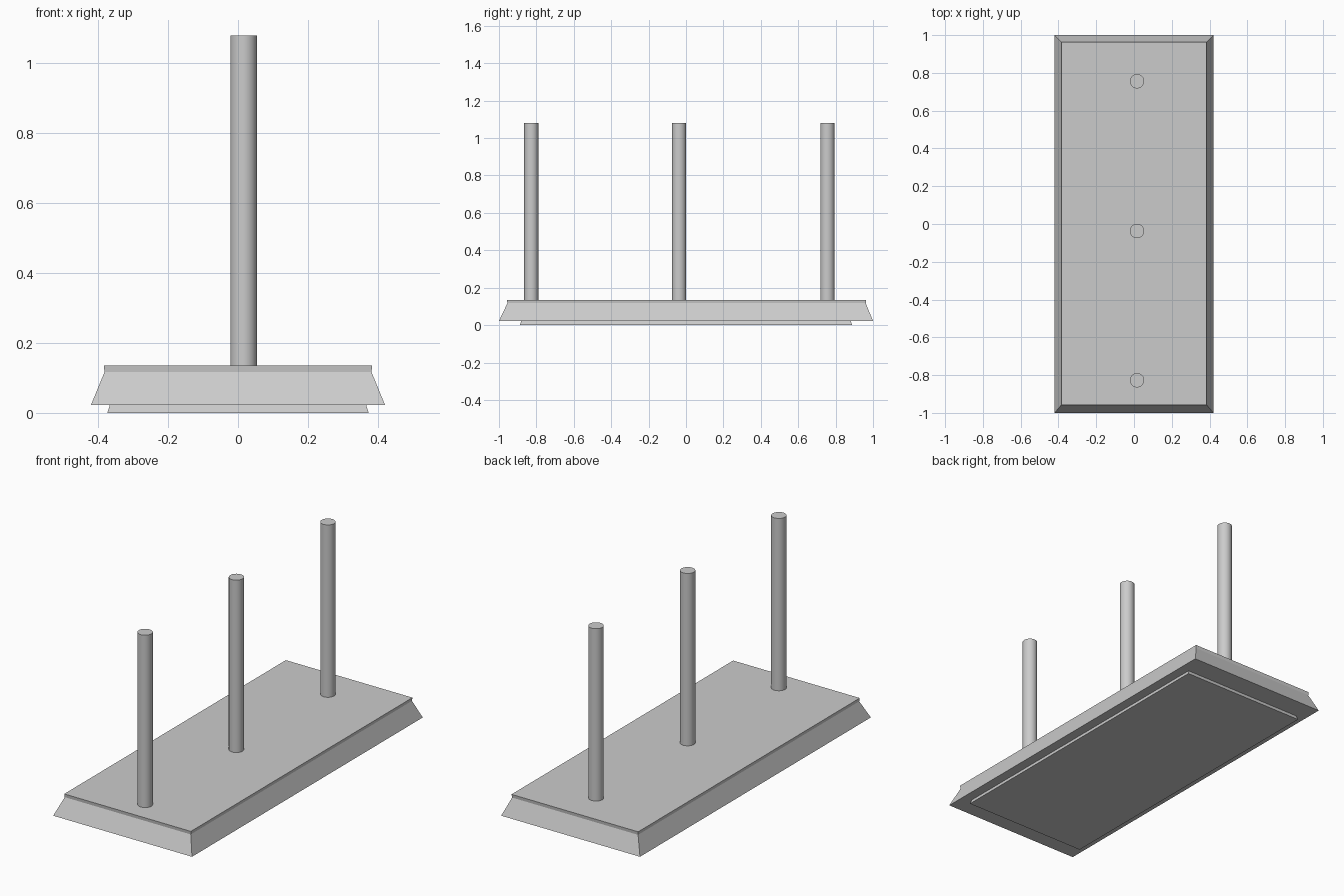
import bpy
import bmesh

cube = bpy.data.objects.get("Cube")
if cube:
    bpy.data.objects.remove(cube, do_unlink=True)

grey = bpy.data.materials.new("plain grey")
grey.use_nodes = True
GREY = (0.6, 0.6, 0.6, 1)
grey.diffuse_color = GREY
grey.node_tree.nodes["Principled BSDF"].inputs["Base Color"].default_value = GREY


def stepped_block(name, levels):
    """Closed rectangular loft through (half_x, half_y, y_offset, z) levels."""
    bm = bmesh.new()
    rings = [[bm.verts.new((sx * hx, oy + sy * hy, z))
              for sx, sy in ((-1, -1), (1, -1), (1, 1), (-1, 1))]
             for hx, hy, oy, z in levels]
    bm.faces.new(rings[0][::-1])
    bm.faces.new(rings[-1])
    for low, high in zip(rings, rings[1:]):
        for i in range(4):
            j = (i + 1) % 4
            bm.faces.new((low[i], low[j], high[j], high[i]))
    mesh = bpy.data.meshes.new(name)
    bm.to_mesh(mesh)
    bm.free()
    mesh.materials.append(grey)
    obj = bpy.data.objects.new(name, mesh)
    bpy.context.collection.objects.link(obj)
    return obj


# Base: recessed foot, flared skirt and thin top lip
stepped_block("base", [
    (0.374, 0.888, 0, 0),
    (0.367, 0.881, 0, 0.022),
    (0.421, 1.0, 0, 0.022),
    (0.382, 0.958, 0.003, 0.117),
    (0.384, 0.96, 0.003, 0.135),
])

# Three upright pegs along the base
BOTTOM, TOP = 0.13, 1.08
for name, y in (("front_peg", -0.827), ("middle_peg", -0.037), ("back_peg", 0.756)):
    bpy.ops.mesh.primitive_cylinder_add(
        vertices=32, radius=0.038, depth=TOP - BOTTOM,
        location=(0.016, y, (TOP + BOTTOM) / 2))
    peg = bpy.context.object
    peg.name = name
    peg.data.materials.append(grey)
    bpy.ops.object.shade_smooth_by_angle()
